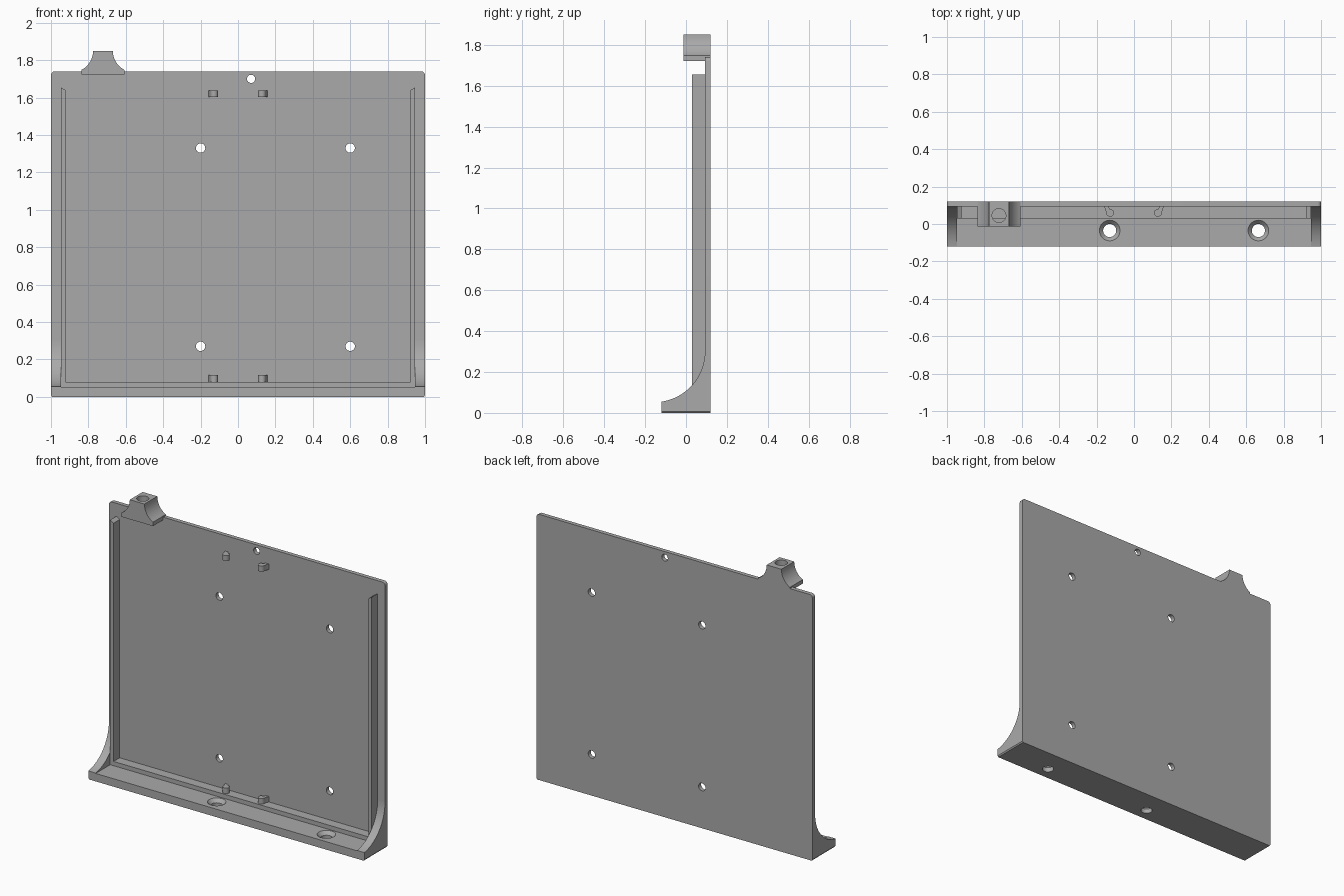
import bpy, bmesh, math
from mathutils import Vector, Matrix

old = bpy.data.objects.get("Cube")
if old:
    bpy.data.objects.remove(old, do_unlink=True)

GREY = (0.4, 0.4, 0.4, 1)
grey = bpy.data.materials.new("matte grey")
grey.use_nodes = True
grey.diffuse_color = GREY
grey.node_tree.nodes["Principled BSDF"].inputs["Base Color"].default_value = GREY

PLATE_FRONT, BACK, FRONT = 0.093, 0.12, -0.12


def prism(name, profile, axis, lo, hi):
    """Extrude a 2D profile along one axis; the profile uses the other two in order."""
    bm = bmesh.new()

    def place(p, d):
        c = list(p)
        c.insert("xyz".index(axis), d)
        return bm.verts.new(c)
    face = bm.faces.new([place(p, lo) for p in profile])
    ext = bmesh.ops.extrude_face_region(bm, geom=[face])
    shift = Vector([hi - lo if a == axis else 0 for a in "xyz"])
    bmesh.ops.translate(bm, vec=shift,
                        verts=[v for v in ext["geom"] if isinstance(v, bmesh.types.BMVert)])
    return finish(name, bm)


def finish(name, bm):
    bmesh.ops.recalc_face_normals(bm, faces=bm.faces)
    mesh = bpy.data.meshes.new(name)
    bm.to_mesh(mesh)
    bm.free()
    mesh.materials.append(grey)
    ob = bpy.data.objects.new(name, mesh)
    bpy.context.collection.objects.link(ob)
    return ob


def rect(a0, a1, b0, b1):
    return [(a0, b0), (a1, b0), (a1, b1), (a0, b1)]


def arc(cx, cy, r, start, end, n=16):
    return [(cx + r * math.cos(math.radians(start + (end - start) * i / n)),
             cy + r * math.sin(math.radians(start + (end - start) * i / n)))
            for i in range(n + 1)]


def drill(target, centre, axis, r1, r2, depth):
    """Cut a round or tapered hole, then discard its cutter."""
    bm = bmesh.new()
    turn = Matrix.Rotation(math.pi / 2, 4, "X") if axis == "y" else Matrix()
    bmesh.ops.create_cone(bm, cap_ends=True, segments=32, radius1=r1, radius2=r2,
                          depth=depth, matrix=Matrix.Translation(centre) @ turn)
    cutter = finish("hole_cutter", bm)
    cutter.hide_render = True
    mod = target.modifiers.new("hole", "BOOLEAN")
    mod.operation, mod.solver, mod.object = "DIFFERENCE", "EXACT", cutter
    bpy.context.view_layer.objects.active = target
    bpy.ops.object.modifier_apply(modifier=mod.name)
    bpy.data.objects.remove(cutter, do_unlink=True)


parts = []

# Back plate with small rounded top corners
outline = [(-1, 0.04), (1, 0.04)] + arc(0.98, 1.72, 0.02, 0, 90, 5) + arc(-0.98, 1.72, 0.02, 90, 180, 5)
plate = prism("back_plate", outline, "y", PLATE_FRONT, BACK)
for x in (-0.2, 0.6):
    for z in (0.27, 1.33):
        drill(plate, (x, 0.1, z), "y", 0.025, 0.025, 0.2)
drill(plate, (0.07, 0.1, 1.70), "y", 0.022, 0.022, 0.2)
parts.append(plate)

# Base shelf with two countersunk holes
base = prism("base_shelf", [(-0.994, 0), (0.994, 0), (1, 0.008), (1, 0.052), (-1, 0.052), (-1, 0.008)],
             "y", FRONT, BACK)
for x in (-0.13, 0.665):
    drill(base, (x, -0.035, 0.02), "z", 0.035, 0.035, 0.2)
    drill(base, (x, -0.035, 0.042), "z", 0.035, 0.057, 0.024)
parts.append(base)

# Bottom lip joining the side rails
parts.append(prism("bottom_lip", rect(0.03, PLATE_FRONT + 0.002, 0.045, 0.08), "x", -0.945, 0.945))

for side, label in ((1, "left"), (-1, "right")):
    # Curved side gusset
    gusset = [(BACK, 0.04), (FRONT, 0.04)] + arc(-0.157, 0.302, 0.25, -81.5, 0) + [(BACK, 0.302)]
    lo, hi = sorted((side * 0.947, side))
    parts.append(prism(label + "_gusset", gusset, "x", lo, hi))

    # Slim side rail with a sloped top
    rail = [(side * x, z) for x, z in ((0.923, 0.05), (0.947, 0.05), (0.947, 1.655), (0.923, 1.64))]
    parts.append(prism(label + "_rail", rail, "y", 0.03, PLATE_FRONT + 0.002))

    # Small rounded hooks at top and bottom
    hook = arc(0.128, 0.06, 0.021, 135, 360, 14) + [(0.153, 0.078), (0.16, 0.096), (0.138, 0.096), (0.13, 0.08)]
    for height, z in (("top", 1.602), ("bottom", 0.079)):
        parts.append(prism(label + "_" + height + "_hook", [(side * x, y) for x, y in hook],
                           "z", z, z + 0.037))

# Flared cable clip with a vertical bore
cx, reach = -0.722, 0.168
flare = [(cx - 0.115, 1.722), (cx + 0.115, 1.722)]
flare += arc(cx + reach, 1.85, 0.115, 242.5, 180, 12)
flare += arc(cx - reach, 1.85, 0.115, 0, -62.5, 12)
clip = prism("top_clip", flare, "y", -0.013, BACK)
drill(clip, (cx, 0.045, 1.78), "z", 0.037, 0.037, 0.3)
parts.append(clip)

# Smooth curves, keep hard edges
bpy.ops.object.select_all(action="DESELECT")
for ob in parts:
    ob.select_set(True)
bpy.context.view_layer.objects.active = plate
bpy.ops.object.shade_smooth_by_angle(angle=math.radians(30))
